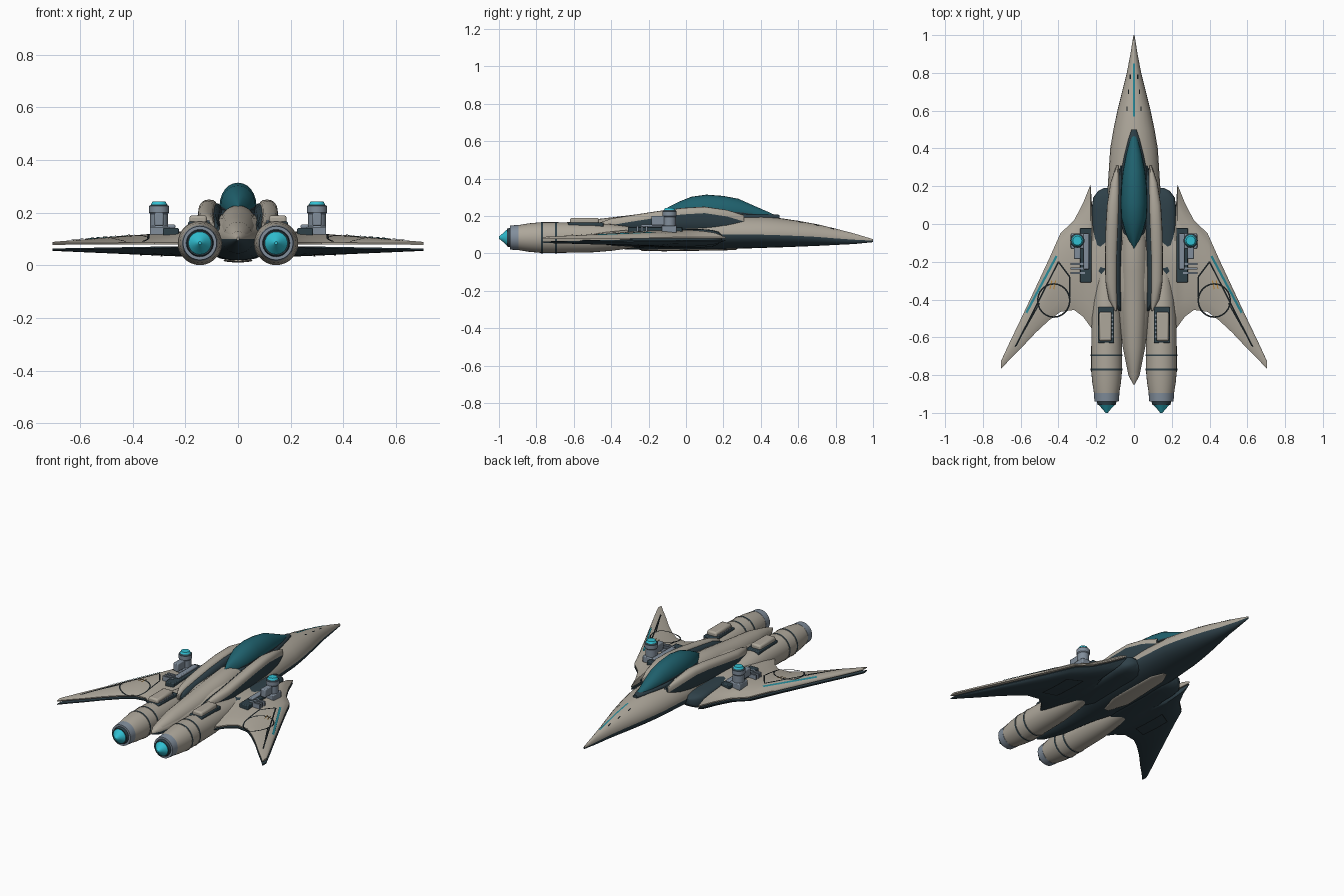
import bpy, bmesh, math
from mathutils import Vector

if "Cube" in bpy.data.objects:
    bpy.data.objects.remove(bpy.data.objects["Cube"])

def material(name, r, g, b):
    m = bpy.data.materials.new(name)
    m.diffuse_color = (r, g, b, 1)
    m.use_nodes = True
    m.node_tree.nodes["Principled BSDF"].inputs["Base Color"].default_value = m.diffuse_color
    return m

HULL, DARK, GLASS, GLOW, STEEL, BLACK, ORANGE, STRIPE = range(8)
MATS = [material("hull_beige", .42, .385, .325), material("dark_slate", .028, .052, .066),
        material("canopy_teal", .014, .12, .155), material("engine_cyan", .03, .52, .64),
        material("steel_grey", .22, .27, .33), material("line_black", .008, .012, .014),
        material("mark_orange", .5, .25, .05), material("stripe_teal", .02, .24, .3)]

def make(name, verts, faces, cols):
    """Mesh object from verts, faces and one colour or a colour per face."""
    me = bpy.data.meshes.new(name)
    me.from_pydata(verts, [], faces)
    used = [cols] * len(faces) if isinstance(cols, int) else cols
    slots = sorted(set(used))
    for s in slots:
        me.materials.append(MATS[s])
    for p, c in zip(me.polygons, used):
        p.material_index = slots.index(c)
    bm = bmesh.new()
    bm.from_mesh(me)
    bmesh.ops.recalc_face_normals(bm, faces=bm.faces)
    bm.to_mesh(me)
    bm.free()
    ob = bpy.data.objects.new(name, me)
    bpy.context.collection.objects.link(ob)
    return ob

def loft(name, secs, top, bottom, side=1, n=24, power=1.0):
    """Sections (y, centre x, half width, split z, top z, bottom z) joined along y."""
    verts, faces, cols = [], [], []
    for y, cx, hw, zs, zt, zb in secs:
        for i in range(n):
            a = 2 * math.pi * i / n
            c, s = math.cos(a), math.sin(a)
            sx = math.copysign(abs(c) ** power, c)
            sz = abs(s) ** power
            z = zs + (zt - zs) * sz if s >= 0 else zs - (zs - zb) * sz
            verts.append((side * (cx + hw * sx), y, z))
    for k in range(len(secs) - 1):
        for i in range(n):
            j = (i + 1) % n
            faces.append((k*n + i, k*n + j, k*n + n + j, k*n + n + i))
            cols.append(top if i < n // 2 else bottom)
    last = (len(secs) - 1) * n
    faces += [tuple(range(n)), tuple(range(last, last + n))]
    cols += [bottom, top]
    return make(name, verts, faces, cols)

def lathe(name, centre, prof, cols, axis='y', n=28):
    """Profile (position, radius) turned about the y or z axis."""
    verts, faces, fc = [], [], []
    for t, r in prof:
        for i in range(n):
            a = 2 * math.pi * i / n
            u, v = r * math.cos(a), r * math.sin(a)
            p = (u, t, v) if axis == 'y' else (u, v, t)
            verts.append(tuple(Vector(centre) + Vector(p)))
    for k in range(len(prof) - 1):
        for i in range(n):
            j = (i + 1) % n
            faces.append((k*n + i, k*n + j, k*n + n + j, k*n + n + i))
            fc.append(cols[k])
    last = (len(prof) - 1) * n
    faces += [tuple(range(n)), tuple(range(last, last + n))]
    return make(name, verts, faces, fc + [cols[0], cols[-1]])

def box(name, side, x0, x1, y0, y1, z0, z1, col, bevel=.005):
    v = [(side * x, y, z) for x in (x0, x1) for y in (y0, y1) for z in (z0, z1)]
    f = [(0, 1, 3, 2), (4, 6, 7, 5), (0, 4, 5, 1), (2, 3, 7, 6), (0, 2, 6, 4), (1, 5, 7, 3)]
    ob = make(name, v, f, col)
    if bevel:
        b = ob.modifiers.new("bevel", 'BEVEL')
        b.width, b.segments = bevel, 2
    return ob

# Wing shape: spanwise stations (x, front y, back y)
WING = [(.14, .03, -.45), (.218, .04, -.56), (.23, .21, -.545), (.27, .11, -.49), (.317, .02, -.455),
        (.39, -.05, -.465), (.45, -.185, -.51), (.52, -.335, -.575), (.6, -.505, -.66),
        (.66, -.63, -.72), (.705, -.728, -.768)]

def wing_z(x, y, lower=False):
    x = min(max(x, WING[0][0]), WING[-1][0])
    for (xa, fa, ba), (xb, fb, bb) in zip(WING, WING[1:]):
        if x <= xb:
            k = (x - xa) / (xb - xa)
            f, b = fa + k * (fb - fa), ba + k * (bb - ba)
            break
    t = min(max((f - y) / (f - b), 0), 1)
    bump = math.sin(math.pi * t ** .75) ** .7 if 0 < t < 1 else 0
    g = (x - .14) / .565
    if lower:
        return .069 - .011 * g - (.036 * (1 - g) + .003) * bump
    return .088 - .004 * g + (.042 * (1 - g) + .005) * bump

def wing(name, side, lower, col):
    m, verts, faces = 14, [], []
    flat = (lambda g: .074 - .01 * g) if lower else (lambda g: .08 - .002 * g)
    for x, f, b in WING:
        g = (x - .14) / .565
        pts = [(y, wing_z(x, y, lower)) for y in (f + (b - f) * i / m for i in range(m + 1))]
        pts += [(y, flat(g)) for y, _ in reversed(pts)]
        verts += [(side * x, y, z) for y, z in pts]
    n = 2 * m + 2
    for k in range(len(WING) - 1):
        for i in range(n):
            j = (i + 1) % n
            faces.append((k*n + i, k*n + j, k*n + n + j, k*n + n + i))
    faces += [tuple(range(n)), tuple(range(len(verts) - n, len(verts)))]
    return make(name, verts, faces, col)

def line(name, side, pts, width, col, height, steps=10):
    """Thin ribbon draped over a surface height function."""
    verts, faces = [], []
    for p, q in zip(pts, pts[1:]):
        p, q = Vector(p), Vector(q)
        d = (q - p).normalized() * width / 2
        o = Vector((-d.y, d.x))
        for i in range(steps + 1):
            c = p.lerp(q, i / steps)
            for w in (c + o, c - o):
                verts.append((side * w.x, w.y, height(w.x, w.y)))
            if i:
                e = len(verts)
                faces.append((e - 4, e - 3, e - 1, e - 2))
    return make(name, verts, faces, col)

# Fuselage, spine and canopy
HULLSECS = [(1, .003, .068, .076, .06), (.9, .019, .073, .106, .05), (.8, .038, .08, .132, .045),
            (.7, .063, .088, .156, .04), (.6, .088, .093, .174, .036), (.5, .109, .097, .189, .032),
            (.4, .126, .1, .2, .029), (.2, .139, .1, .206, .022), (0, .142, .1, .206, .016),
            (-.3, .13, .1, .19, .02), (-.45, .085, .1, .17, .03), (-.65, .06, .1, .15, .045),
            (-.8, .03, .1, .13, .075), (-.85, .004, .1, .105, .095)]
loft("fuselage", [(y, 0, w, s, t, b) for y, w, s, t, b in HULLSECS], HULL, DARK)
loft("spine", [(.1, 0, .06, .15, .2, .1), (-.1, 0, .072, .15, .228, .1), (-.25, 0, .074, .14, .21, .1),
               (-.45, 0, .068, .12, .186, .08), (-.65, 0, .054, .11, .165, .07),
               (-.78, 0, .032, .105, .135, .08), (-.85, 0, .004, .1, .108, .095)], HULL, HULL)
CANOPY = [(.5, .003, .192), (.45, .02, .217), (.37, .04, .252), (.28, .058, .292), (.2, .067, .307),
          (.11, .07, .314), (.03, .066, .303), (-.04, .047, .275), (-.09, .028, .25), (-.135, .003, .222)]
loft("canopy", [(y, 0, w, .186 + .07 * w / .07 * .6, t, .18) for y, w, t in CANOPY], GLASS, DARK)
loft("canopy_frame", [(y, 0, w + .01, .195, .205 + .3 * w, .17) for y, w, t in CANOPY], DARK, DARK)

# Nose stripe and dashes
def nose_z(x, y):
    for (ya, wa, sa, ta, _), (yb, wb, sb, tb, _) in zip(HULLSECS, HULLSECS[1:]):
        if y >= yb:
            k = (ya - y) / (ya - yb)
            w, s, t = wa + k * (wb - wa), sa + k * (sb - sa), ta + k * (tb - ta)
            return s + (t - s) * math.sqrt(max(0, 1 - (x / w) ** 2)) + .003
line("nose_stripe", 1, [(0, .57), (0, .85)], .009, STRIPE, nose_z)
# Belly patch
loft("belly_patch", [(.27, 0, .012, .024, .026, .018), (.2, 0, .045, .022, .026, .016),
                     (-.12, 0, .055, .018, .026, .011), (-.24, 0, .015, .02, .026, .014)], HULL, HULL)

CIRCLE = [(.425 + .085 * math.cos(a), -.405 + .088 * math.sin(a))
          for a in (2 * math.pi * i / 24 for i in range(25))]
def upper(x, y):
    return wing_z(x, y) + .004
def under(x, y):
    return wing_z(x, y, True) - .003

for side, tag in ((1, "right"), (-1, "left")):
    for i, (x, y) in enumerate(((.038, .61), (.03, .7), (.02, .78))):
        line(f"nose_dash_{i}_{tag}", side, [(x, y - .012), (x, y + .012)], .006, BLACK, nose_z, 2)
    # Shoulder fairings with a dark seam beside the canopy
    SH = [(.31, .088, .006, .205), (.22, .1, .024, .232), (.1, .11, .033, .25), (-.02, .116, .034, .243),
          (-.15, .12, .033, .226), (-.3, .12, .032, .203), (-.4, .11, .024, .186), (-.46, .095, .006, .165)]
    loft("shoulder_" + tag, [(y, x, w, t - .035, t, .12) for y, x, w, t in SH], HULL, DARK, side, 16, .8)
    loft("shoulder_seam_" + tag, [(y, x - .02, w, t - .045, t - .012, .12) for y, x, w, t in SH],
         DARK, DARK, side, 12)
    # Dark intake body at the wing root
    loft("intake_body_" + tag, [(.19, .14, .02, .085, .1, .07), (.175, .14, .05, .085, .115, .05),
         (.14, .14, .076, .085, .125, .035), (.08, .14, .084, .085, .13, .03),
         (-.25, .14, .084, .085, .132, .03), (-.33, .14, .05, .085, .12, .04)],
         DARK, DARK, side, 24, .6)
    # Engine nacelle with bands, nozzle ring and glowing cone
    prof = [(-.15, .03), (-.28, .055), (-.4, .071), (-.5, .079), (-.69, .082), (-.69, .084), (-.7, .084),
            (-.7, .082), (-.765, .082), (-.765, .084), (-.775, .084), (-.775, .082), (-.84, .076), (-.895, .067)]
    lathe("nacelle_" + tag, (side * .145, 0, .0845), prof,
          [HULL] * 5 + [DARK] + [HULL] * 3 + [DARK] + [HULL] * 3)
    lathe("nozzle_" + tag, (side * .145, 0, .0845),
          [(-.89, .062), (-.895, .068), (-.94, .064), (-.94, .052), (-.957, .048), (-.955, .04)],
          [STEEL, STEEL, STEEL, DARK, DARK])
    lathe("thruster_glow_" + tag, (side * .145, 0, .0845),
          [(-.93, .044), (-.957, .043), (-.98, .022), (-1, .006)], [GLOW] * 3)
    # Vent box on the nacelle
    box("vent_base_" + tag, side, .105, .19, -.63, -.44, .13, .166, DARK)
    box("vent_box_" + tag, side, .118, .185, -.62, -.465, .15, .19, HULL, .01)
    for i in range(6):
        y = -.6 + i * .022
        box(f"vent_slat_{i}_{tag}", side, .108, .118, y, y + .01, .16, .172, STEEL, 0)
    # Layered wing with panel lines
    wing("wing_upper_" + tag, side, False, HULL)
    wing("wing_lower_" + tag, side, True, DARK)
    line("wing_circle_" + tag, side, CIRCLE, .008, BLACK, upper, 2)
    line("wing_panel_line_" + tag, side, [(.34, -.39), (.34, -.28), (.4, -.2), (.625, -.645)],
         .008, BLACK, upper)
    line("wing_inner_line_" + tag, side, [(.5, -.42), (.63, -.65)], .006, BLACK, upper)
    line("wing_stripe_" + tag, side, [(.41, -.17), (.57, -.47)], .012, STRIPE, upper)
    for i in range(2):
        line(f"wing_mark_{i}_{tag}", side, [(.415 + .02 * i, -.3), (.425 + .02 * i, -.345)], .006,
             ORANGE, upper, 2)
    line("under_panel_" + tag, side, [(.29, -.1), (.37, -.15), (.37, -.36), (.29, -.33), (.29, -.1)],
         .006, BLACK, under)
    # Turret on its bracket
    box("bracket_" + tag, side, .225, .285, -.31, -.02, .1, .142, DARK)
    box("bracket_rail_" + tag, side, .238, .268, -.24, -.05, .14, .155, STEEL)
    box("turret_foot_" + tag, side, .265, .335, -.13, -.05, .11, .15, STEEL)
    lathe("turret_" + tag, (side * .3, -.088, 0),
          [(.13, .034), (.195, .034), (.2, .038), (.225, .038), (.228, .033), (.232, .03), (.243, .024)],
          [STEEL, STEEL, STEEL, DARK, DARK, GLOW], 'z', 20)
    box("turret_arm_" + tag, side, .283, .317, -.185, -.1, .15, .2, STEEL)
    for i in range(3):
        y = -.265 + i * .024
        box(f"cooling_fin_{i}_{tag}", side, .26, .335, y, y + .01, .11, .145, STEEL, 0)

# Smooth shading that keeps hard edges
for ob in bpy.context.scene.objects:
    ob.select_set(True)
    bpy.context.view_layer.objects.active = ob
bpy.ops.object.shade_smooth_by_angle(angle=math.radians(35))
